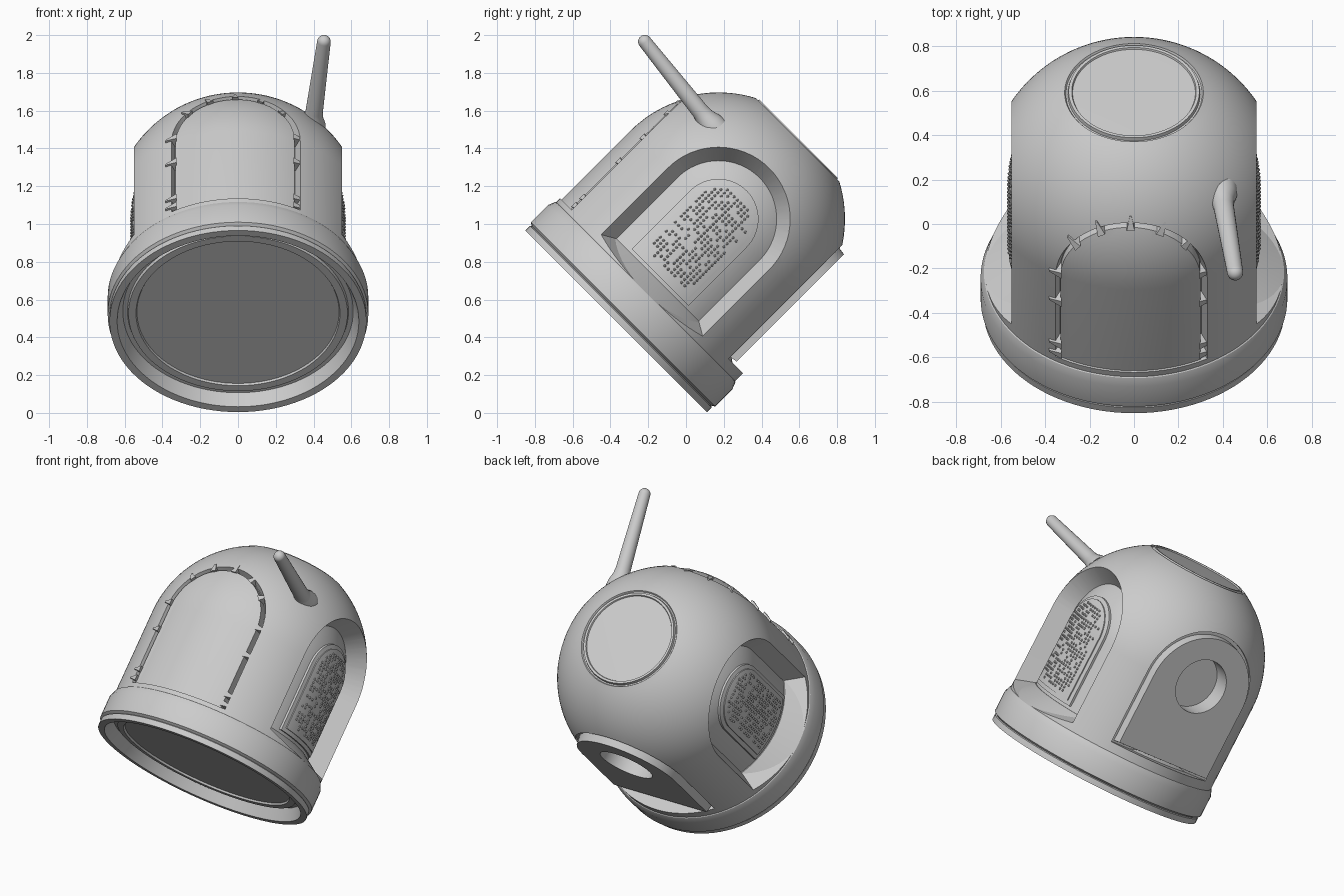
import bpy, bmesh, math, random
from mathutils import Matrix, Vector

if "Cube" in bpy.data.objects:
    bpy.data.objects.remove(bpy.data.objects["Cube"])

random.seed(4)
R, ZC = 0.67, 0.766            # hull radius, height where the dome starts
TILT = Matrix.Translation((0, -0.37, 0.485)) @ Matrix.Rotation(math.radians(-45), 4, 'X')
RIGHT, LEFT, BACK, FRONT = 0, math.pi, math.pi / 2, -math.pi / 2
parts = []


def to_object(name, bm, keep=True):
    bmesh.ops.remove_doubles(bm, verts=bm.verts, dist=1e-5)
    bmesh.ops.recalc_face_normals(bm, faces=bm.faces)
    me = bpy.data.meshes.new(name)
    bm.to_mesh(me)
    bm.free()
    ob = bpy.data.objects.new(name, me)
    bpy.context.collection.objects.link(ob)
    if keep:
        parts.append(ob)
    else:
        ob.hide_render = True
    return ob


def lathe(name, profile, keep=True, n=96):
    bm = bmesh.new()
    rings = [[bm.verts.new((r * math.cos(2 * math.pi * i / n), r * math.sin(2 * math.pi * i / n), z))
              for i in range(n)] for r, z in profile]
    for a, b in zip(rings, rings[1:]):
        for i in range(n):
            j = (i + 1) % n
            bm.faces.new((a[i], a[j], b[j], b[i]))
    return to_object(name, bm, keep)


def dome_profile(r, bottom, r_end=0.0, steps=20):
    end = math.acos(r_end / r)
    return [(0, bottom), (r, bottom)] + [(r * math.cos(end * i / steps), ZC + r * math.sin(end * i / steps))
                                         for i in range(steps + 1)]


def arch(name, inner, outer, side, keep=True, shift=0, n=32):
    """Arched prism facing outward; inner/outer = (half width, bottom, distance from axis)."""
    bm = bmesh.new()
    rot = Matrix.Rotation(side, 4, 'Z')
    loops = []
    for w, b, d in (inner, outer):
        pts = [(-w, b), (w, b)] + [(w * math.cos(math.pi * i / n), ZC + w * math.sin(math.pi * i / n))
                                   for i in range(n + 1)]
        loops.append([bm.verts.new(rot @ Vector((d, s + shift, z))) for s, z in pts])
    a, b = loops
    for i in range(len(a)):
        j = (i + 1) % len(a)
        bm.faces.new((a[i], a[j], b[j], b[i]))
    bm.faces.new(a)
    bm.faces.new(b)
    return to_object(name, bm, keep)


def boolean(ob, cutters, op='DIFFERENCE'):
    for c in cutters:
        m = ob.modifiers.new("cut", 'BOOLEAN')
        m.operation, m.object, m.solver = op, c, 'EXACT'
    dg = bpy.context.evaluated_depsgraph_get()
    me = bpy.data.meshes.new_from_object(ob.evaluated_get(dg))
    ob.modifiers.clear()
    ob.data = me


def curved_plate(name, w, bottom, r, side, shift=0):
    """Arched plate whose face follows the hull at radius r."""
    ob = arch(name, (w, bottom, 0.40), (w, bottom, 0.80), side, shift=shift)
    form = lathe("plate_former", dome_profile(r, 0.1), keep=False)
    boolean(ob, [form], 'INTERSECT')
    bpy.data.objects.remove(form)


# Base ring with recessed underside
lathe("base_ring", [(0, .07), (.535, .07), (.54, .058), (.58, .058), (.585, .075), (.61, .075), (.64, .0),
                    (.68, .0), (.68, .035), (.672, .04), (.69, .052), (.69, .18), (.675, .218),
                    (.55, .31), (0, .31)])

# Outer hull with grooved top window, and inner core seen inside the recesses
hull = lathe("hull", dome_profile(R, .15, .312) + [(.306, 1.35), (.298, 1.35), (.294, 1.366), (.28, 1.366),
                                                  (.276, 1.358), (0, 1.362)])
core = lathe("inner_core", dome_profile(.545, .15))

# Openings
cutters = [arch("side_cut", (.274, .33, .40), (.498, .20, .72), s, keep=False) for s in (RIGHT, LEFT)]
cutters.append(arch("front_cut", (.318, .25, .53), (.453, .25, .80), FRONT, keep=False, shift=-.015))
cutters.append(arch("back_cut", (.365, .28, .55), (.365, .28, .80), BACK, keep=False))
bm = bmesh.new()
bmesh.ops.create_cone(bm, cap_ends=True, segments=48, radius1=.17, radius2=.17, depth=.4,
                      matrix=Matrix.Translation((0, .68, .80)) @ Matrix.Rotation(math.pi / 2, 4, 'X'))
port = to_object("porthole_cut", bm, keep=False)
boolean(hull, cutters + [port])
boolean(core, [port])

# Back hatch with porthole
hatch = arch("back_hatch", (.352, .285, .50), (.338, .30, .602), BACK)
boolean(hatch, [port])
for c in cutters + [port]:
    bpy.data.objects.remove(c)

# Front panel
curved_plate("front_panel", .315, .25, .66, FRONT, shift=-.015)

# Wedge teeth around the front panel
bm = bmesh.new()
spots = [(math.radians(a), ZC) for a in (40, 65, 90, 115, 140)]
spots += [(a, z) for a in (0, math.pi) for z in (.79, .61, .34, .28)]
for ang, zc in spots:
    out = Vector((math.cos(ang), math.sin(ang)))
    tan = Vector((-out.y, out.x))
    top, low = [], []
    for r, t in ((.31, -.018), (.31, .018), (.368, .004), (.368, -.004)):
        p = out * r + tan * t
        top.append(bm.verts.new((p.x - .015, -math.sqrt(R * R - r * r) - .004, zc + p.y)))
        low.append(bm.verts.new((p.x - .015, -.50, zc + p.y)))
    bm.faces.new(top)
    bm.faces.new(low)
    for i in range(4):
        j = (i + 1) % 4
        bm.faces.new((top[i], top[j], low[j], low[i]))
to_object("panel_teeth", bm)

# Side panels with studs
for label, side in (("right", RIGHT), ("left", LEFT)):
    curved_plate(label + "_panel", .212, .33, .558, side)
    curved_plate(label + "_panel_inset", .188, .355, .564, side)
    bm = bmesh.new()
    rot = Matrix.Rotation(side, 4, 'Z')
    for row in range(24):
        for col in range(13):
            s, z = -.15 + .025 * col, .39 + .0225 * row
            if random.random() < .25 or (z > ZC and math.hypot(s, z - ZC) > .165):
                continue
            d = math.sqrt(.564 ** 2 - s * s - max(0, z - ZC) ** 2)
            bmesh.ops.create_icosphere(bm, subdivisions=1, radius=.008,
                                       matrix=rot @ Matrix.Translation((d, s, z)))
    to_object(label + "_panel_studs", bm)

# Place the capsule on its tilted axis
for ob in parts:
    ob.matrix_world = TILT

# Antenna: flared foot, tapering rod, rounded tip
foot, tip = Vector((.395, .125, 1.535)), Vector((.455, -.218, 1.965))
axis = tip - foot
L = axis.length
rod = [(0, -.04), (.075, -.04), (.068, 0), (.052, .04), (.046, .08), (.036, L)]
rod += [(.036 * math.cos(a * math.pi / 12), L + .036 * math.sin(a * math.pi / 12)) for a in range(1, 7)]
antenna = lathe("antenna", rod, n=24)
antenna.matrix_world = Matrix.Translation(foot) @ axis.to_track_quat('Z', 'Y').to_matrix().to_4x4()

# Smooth shading with crisp edges
bpy.ops.object.select_all(action='DESELECT')
for ob in parts:
    ob.select_set(True)
bpy.context.view_layer.objects.active = hull
bpy.ops.object.shade_smooth_by_angle(angle=math.radians(30))
